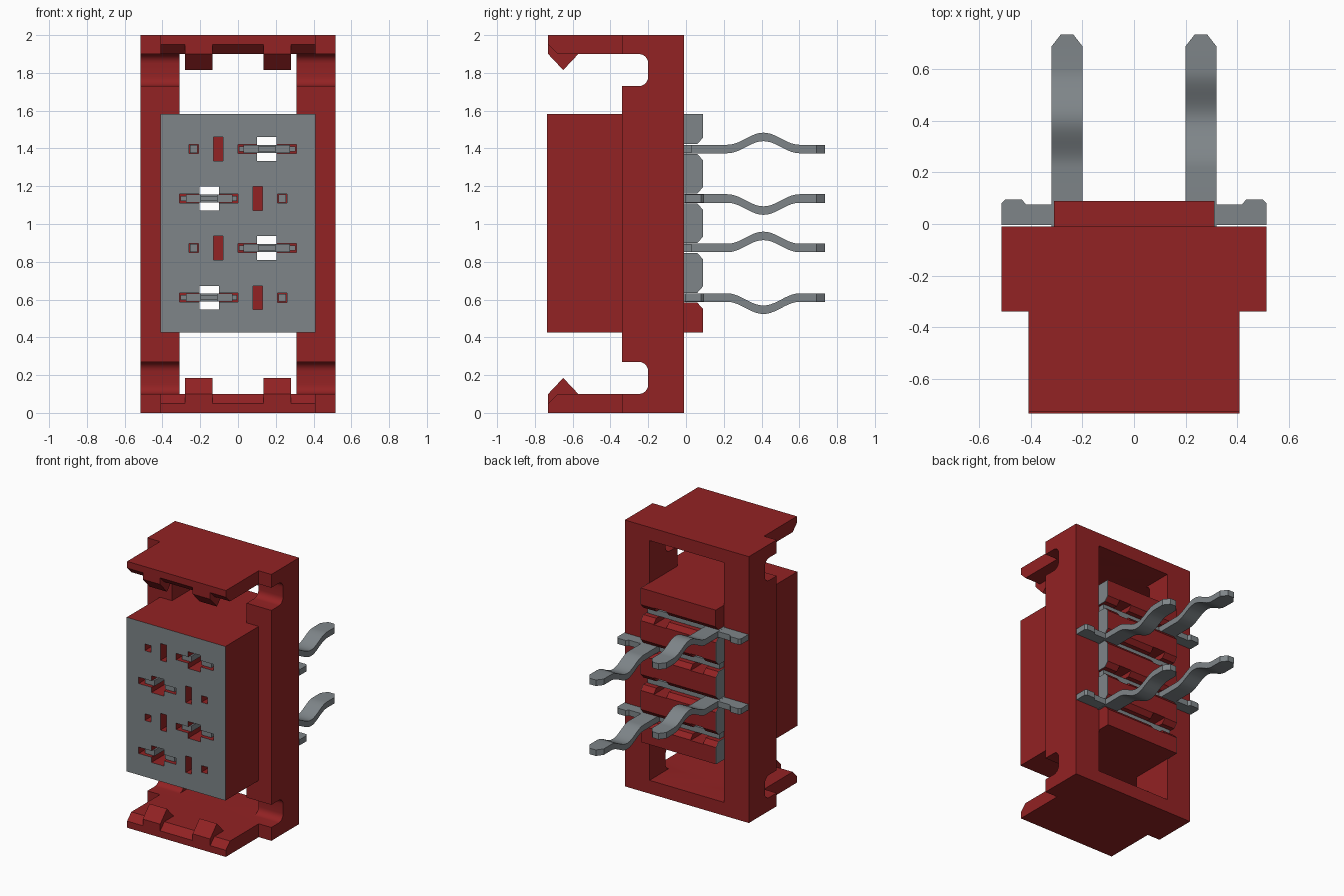
import bpy, bmesh, math
from mathutils import Vector

if "Cube" in bpy.data.objects:
    bpy.data.objects.remove(bpy.data.objects["Cube"], do_unlink=True)


def material(name, rgb):
    m = bpy.data.materials.new(name)
    m.diffuse_color = (*rgb, 1)
    m.use_nodes = True
    m.node_tree.nodes["Principled BSDF"].inputs["Base Color"].default_value = (*rgb, 1)
    return m


RED = material("dark red plastic", (0.29, 0.016, 0.017))
GREY = material("metal grey", (0.21, 0.235, 0.25))


def finish(name, bm, mat):
    bmesh.ops.recalc_face_normals(bm, faces=bm.faces)
    me = bpy.data.meshes.new(name)
    bm.to_mesh(me)
    bm.free()
    me.materials.append(mat)
    ob = bpy.data.objects.new(name, me)
    bpy.context.collection.objects.link(ob)
    return ob


def prism(name, pts, lo, hi, axis, mat):
    """Extrude a profile: (y, z) along x, or (x, y) along z."""
    bm = bmesh.new()
    place = (lambda p, h: (h, *p)) if axis == "x" else (lambda p, h: (*p, h))
    face = bm.faces.new([bm.verts.new(place(p, lo)) for p in pts])
    ext = bmesh.ops.extrude_face_region(bm, geom=[face])
    move = Vector((hi - lo, 0, 0) if axis == "x" else (0, 0, hi - lo))
    verts = [g for g in ext["geom"] if isinstance(g, bmesh.types.BMVert)]
    bmesh.ops.translate(bm, verts=verts, vec=move)
    return finish(name, bm, mat)


def box(name, x, y, z, mat):
    (x0, x1), (z0, z1) = sorted(x), sorted(z)
    return prism(name, [(y[0], z0), (y[1], z0), (y[1], z1), (y[0], z1)], x0, x1, "x", mat)


def cut(ob, cutters):
    for c in cutters:
        c.hide_render = True
        mod = ob.modifiers.new("cut", "BOOLEAN")
        mod.operation, mod.solver, mod.object = "DIFFERENCE", "EXACT", c
        bpy.context.view_layer.objects.active = ob
        bpy.ops.object.modifier_apply(modifier=mod.name)


def smooth(ob):
    bpy.ops.object.select_all(action="DESELECT")
    ob.select_set(True)
    bpy.context.view_layer.objects.active = ob
    bpy.ops.object.shade_smooth_by_angle(angle=math.radians(30))


ROWS = [0.61, 0.873, 1.135, 1.397]
SIDE = [-1, 1, -1, 1]          # side of the open contact in each row
BOTTOM, TOP = 0.425, 1.582

# Outer frame: side profile with rounded relief notches, then a window
R = 0.05
notch = [(-0.34, 0.27)]
for cz, a0 in ((0.27 - R, 90), (0.10 + R, 0)):
    for k in range(7):
        a = math.radians(a0 - 15 * k)
        notch.append((-0.20 - R + R * math.cos(a), cz + R * math.sin(a)))
notch.append((-0.34, 0.10))
profile = [(-0.34, 0), (-0.01, 0), (-0.01, 2), (-0.34, 2)]
profile += [(y, 2 - z) for y, z in reversed(notch)] + notch
frame = prism("frame", profile, -0.515, 0.515, "x", RED)
window = box("frame_window_cutter", (-0.31, 0.31), (-1, 1), (0.10, 1.90), RED)
cut(frame, [window])
bpy.data.objects.remove(window, do_unlink=True)
smooth(frame)

# Latch plates with hooks, mirrored top and bottom
for label, flip in (("lower", lambda z: z), ("upper", lambda z: 2 - z)):
    lip = [(-0.34, 0), (-0.73, 0), (-0.73, 0.05), (-0.68, 0.10), (-0.34, 0.10)]
    prism(label + "_latch_plate", [(y, flip(z)) for y, z in lip], -0.41, 0.41, "x", RED)
    hook = [(-0.73, 0.05), (-0.73, 0.10), (-0.65, 0.185), (-0.57, 0.10), (-0.57, 0.05)]
    for x in (-0.28, 0.135):
        prism(label + "_latch_hook", [(y, flip(z)) for y, z in hook], x, x + 0.145, "x", RED)

# Housing: front block and rear core with chamfered contact grooves
housing = box("housing", (-0.41, 0.41), (-0.735, -0.34), (BOTTOM, TOP), RED)
comb = [(-0.34, TOP), (-0.34, BOTTOM), (0.09, BOTTOM)]
for z in ROWS:
    comb += [(0.09, z - 0.06), (0.06, z - 0.026), (-0.12, z - 0.026),
             (-0.12, z + 0.026), (0.06, z + 0.026), (0.09, z + 0.06)]
comb.append((0.09, TOP))
core = prism("housing_core", comb, -0.31, 0.31, "x", RED)

# Front openings of each row
through, blind = [], []
for z, s in zip(ROWS, SIDE):
    through.append(box("window_cutter", (s * 0.10, s * 0.205), (-0.9, 0.2), (z - 0.063, z + 0.063), RED))
    blind.append(box("slit_cutter", (0, s * 0.31), (-0.9, -0.40), (z - 0.024, z + 0.024), RED))
    blind.append(box("slot_cutter", (-s * 0.13, -s * 0.08), (-0.9, -0.45), (z - 0.063, z + 0.063), RED))
    blind.append(box("probe_cutter", (-s * 0.26, -s * 0.21), (-0.9, -0.50), (z - 0.025, z + 0.025), RED))
cut(housing, through + blind)
cut(core, through)
for c in through + blind:
    bpy.data.objects.remove(c, do_unlink=True)

# Grey front face
housing.data.materials.clear()
housing.data.materials.append(RED)
housing.data.materials.append(GREY)
for p in housing.data.polygons:
    p.material_index = int(p.normal.y < -0.9 and p.center.y < -0.73)

# Grey skins on the core sides, behind the frame
edges = [BOTTOM] + ROWS + [TOP]
for i in range(5):
    z0, z1 = edges[i], edges[i + 1]
    a, b = (0 if i == 0 else 1), (0 if i == 4 else 1)
    tooth = [(-0.01, z0 + 0.026 * a), (0.06, z0 + 0.026 * a), (0.09, z0 + 0.06 * a),
             (0.09, z1 - 0.06 * b), (0.06, z1 - 0.026 * b), (-0.01, z1 - 0.026 * b)]
    if i > 0:
        prism("left_side_skin", tooth, 0.309, 0.313, "x", GREY)
    if i < 4:
        prism("right_side_skin", tooth, -0.313, -0.309, "x", GREY)


def tail(name, x, z, bend):
    """Solder tail with a smooth bump and a tapered tip."""
    ys = [-0.02, 0.22] + [0.22 + 0.38 * k / 20 for k in range(1, 21)] + [0.69, 0.735]
    bm = bmesh.new()
    rings = []
    for y in ys:
        u = min(max((y - 0.22) / 0.38, 0), 1)
        c = z + bend * 0.032 * (1 - math.cos(2 * math.pi * u))
        w = 0.025 if y > 0.7 else 0.06
        rings.append([bm.verts.new((x + i * w, y, c + j * 0.0225))
                      for i, j in ((-1, -1), (1, -1), (1, 1), (-1, 1))])
    for r, q in zip(rings, rings[1:]):
        for k in range(4):
            n = (k + 1) % 4
            bm.faces.new((r[k], r[n], q[n], q[k]))
    bm.faces.new(rings[0])
    bm.faces.new(rings[-1])
    smooth(finish(name, bm, GREY))


# Contacts: cross bar with side tab, fork, probe end and bent tail
bar = [(-0.30, -0.10), (0.30, -0.10), (0.30, -0.004), (0.515, -0.004), (0.515, 0.08),
       (0.50, 0.095), (0.435, 0.095), (0.42, 0.076), (0.31, 0.076), (0.30, 0.03), (-0.30, 0.03)]
for z, s in zip(ROWS, SIDE):
    zs = (z - 0.0215, z + 0.0215)
    prism("contact_bar", [(-s * x, y) for x, y in bar], *zs, "z", GREY)
    for x0, x1 in ((0.03, 0.11), (0.195, 0.275)):
        box("contact_prong", (s * x0, s * x1), (-0.71, -0.39), zs, GREY)
    box("contact_fork_root", (s * 0.005, s * 0.305), (-0.60, -0.40), (z - 0.013, z + 0.013), GREY)
    box("contact_probe_end", (-s * 0.255, -s * 0.215), (-0.64, -0.49), (z - 0.02, z + 0.02), GREY)
    tail("contact_tail", -s * 0.26, z, s)
